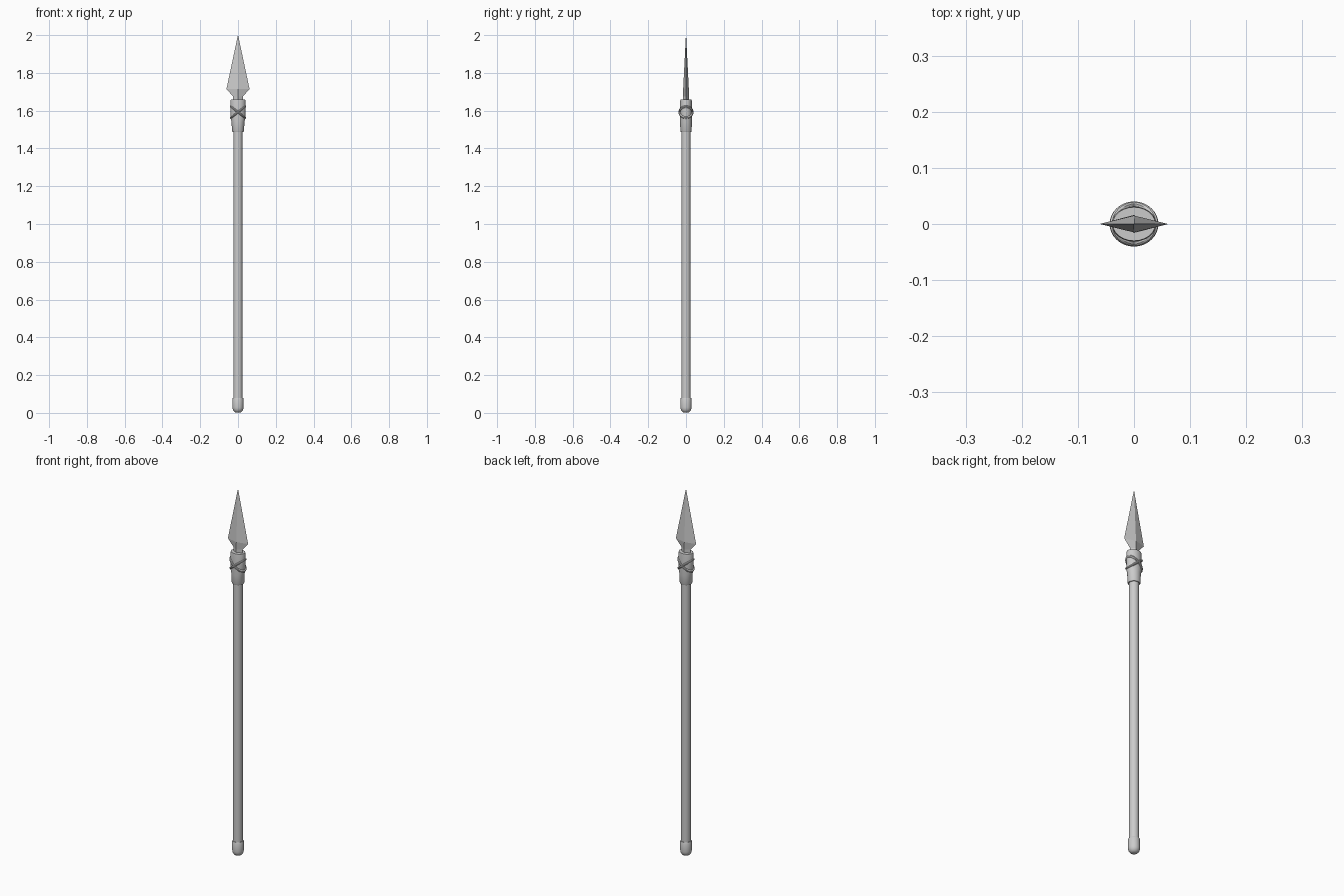
import bpy, bmesh
from math import cos, sin, pi, radians

if "Cube" in bpy.data.objects:
    bpy.data.objects.remove(bpy.data.objects["Cube"])


def loft(name, rings, sides, smooth=True, offset=0.0):
    """Stack of elliptical rings (rx, ry, z), capped at both ends."""
    bm = bmesh.new()
    loops = []
    for rx, ry, z in rings:
        loops.append([bm.verts.new((rx * cos(2 * pi * (i + offset) / sides),
                                    ry * sin(2 * pi * (i + offset) / sides), z))
                      for i in range(sides)])
    for a, b in zip(loops, loops[1:]):
        for i in range(sides):
            j = (i + 1) % sides
            bm.faces.new((a[i], a[j], b[j], b[i]))
    bm.faces.new(loops[0][::-1])
    bm.faces.new(loops[-1])
    bmesh.ops.remove_doubles(bm, verts=bm.verts, dist=1e-5)
    bmesh.ops.recalc_face_normals(bm, faces=bm.faces)
    mesh = bpy.data.meshes.new(name)
    bm.to_mesh(mesh)
    bm.free()
    obj = bpy.data.objects.new(name, mesh)
    bpy.context.collection.objects.link(obj)
    if smooth:
        shade(obj)
    return obj


def shade(obj):
    bpy.ops.object.select_all(action='DESELECT')
    obj.select_set(True)
    bpy.context.view_layer.objects.active = obj
    bpy.ops.object.shade_smooth_by_angle(angle=radians(35))


# Wooden shaft
loft("shaft", [(0.024, 0.024, z) for z in (0.05, 1.52)], 24)

# Rounded butt cap
cap = [(0.029 * sin(t * pi / 12) ** 0.8, 0.03 - 0.03 * cos(t * pi / 12))
       for t in range(1, 7)]
cap += [(0.029, 0.076), (0.027, 0.08)]
loft("butt_cap", [(r, r, z) for r, z in cap], 24)

# Socket: wider upper part, narrower collar at the bottom
loft("socket", [(0.029, 0.028, 1.487), (0.032, 0.030, 1.492),
                (0.034, 0.031, 1.54), (0.039, 0.032, 1.56),
                (0.040, 0.031, 1.65), (0.038, 0.030, 1.658)], 24)

# Crossed lashing, two rings tilted opposite ways
for i, tilt in enumerate((38, -38)):
    bpy.ops.mesh.primitive_torus_add(major_radius=0.0355, minor_radius=0.006,
                                     major_segments=32, minor_segments=10,
                                     location=(0, 0, 1.592),
                                     rotation=(0, radians(tilt), 0))
    ring = bpy.context.object
    ring.name = f"lashing_{i + 1}"
    ring.scale = (1.3, 0.97, 1)
    shade(ring)

# Diamond-section blade with a short neck into the socket
loft("blade", [(0.026, 0.015, 1.64), (0.026, 0.016, 1.675),
               (0.061, 0.015, 1.715), (0.0005, 0.0005, 2.0)], 4, smooth=False)
